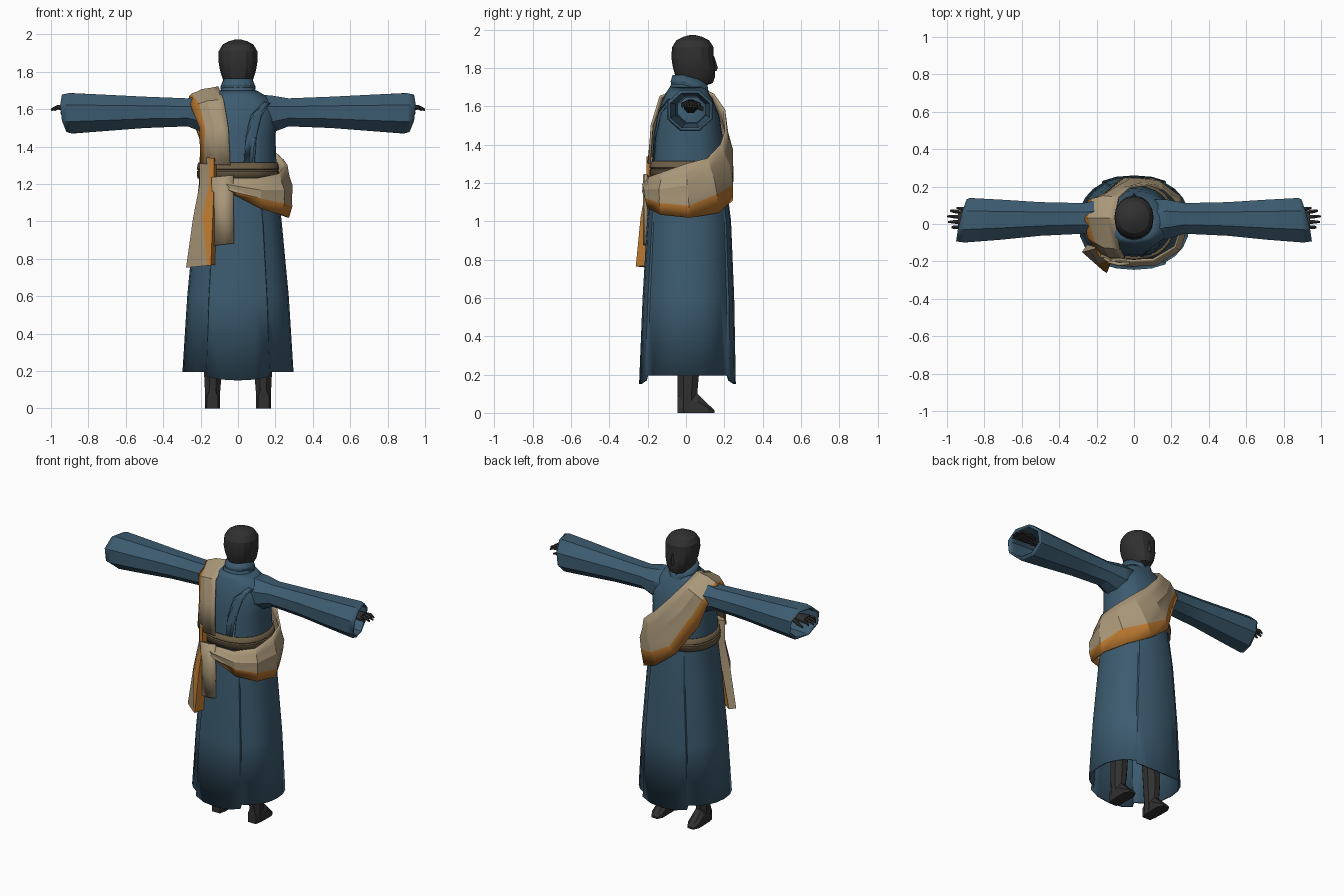
import bpy, bmesh, math
from mathutils import Vector

cube = bpy.data.objects.get("Cube")
if cube:
    bpy.data.objects.remove(cube, do_unlink=True)


def material(name, r, g, b):
    m = bpy.data.materials.new(name)
    m.use_nodes = True
    m.diffuse_color = (r, g, b, 1)
    m.node_tree.nodes["Principled BSDF"].inputs["Base Color"].default_value = (r, g, b, 1)
    return m


BLUE = material("robe blue", 0.045, 0.105, 0.16)
TAN = material("sash tan", 0.40, 0.31, 0.19)
ORANGE = material("sash orange", 0.50, 0.19, 0.03)
BROWN = material("belt brown", 0.15, 0.11, 0.06)
DARK = material("dark body", 0.03, 0.03, 0.03)


def loft(name, rings, mats, closed=True, caps=False, thick=0, offset=-1, mirror=False, rule=None):
    """Skin rows of points; rule(column) picks the material slot."""
    bm = bmesh.new()
    rows = [[bm.verts.new(p) for p in ring] for ring in rings]
    n = len(rows[0])
    for a, b in zip(rows, rows[1:]):
        for j in range(n if closed else n - 1):
            k = (j + 1) % n
            f = bm.faces.new((a[j], a[k], b[k], b[j]))
            if rule:
                f.material_index = rule(j)
    if caps:
        bm.faces.new(rows[0])
        bm.faces.new(rows[-1])
    bmesh.ops.recalc_face_normals(bm, faces=bm.faces)
    me = bpy.data.meshes.new(name)
    bm.to_mesh(me)
    bm.free()
    ob = bpy.data.objects.new(name, me)
    bpy.context.collection.objects.link(ob)
    for m in mats:
        me.materials.append(m)
    if thick:
        s = ob.modifiers.new("thickness", "SOLIDIFY")
        s.thickness, s.offset = thick, offset
    if mirror:
        ob.modifiers.new("mirror", "MIRROR")
    return ob


def power(v, p):
    return math.copysign(abs(v) ** (2 / p), v)


def oval(z, rx, y0, y1, angles, p=2.0, step=0.0, cx=0.0):
    """Rounded ring at height z; step raises the front and back panels."""
    pts = []
    for t in angles:
        c, s = math.cos(math.radians(t)), math.sin(math.radians(t))
        k = 1 + (step if abs(c) > 0.86 else -step)
        pts.append(Vector((cx + rx * k * power(s, p), (y0 + y1) / 2 + (y1 - y0) / 2 * k * power(c, p), z)))
    return pts


def xring(x, zc, rz, yc, ry, n=8, slant=0.0):
    pts = []
    for i in range(n):
        a = math.tau * (i + 0.5) / n
        dy, dz = ry * 1.08 * math.cos(a), rz * 1.08 * math.sin(a)
        pts.append((x + slant * (0.12 * dz - 0.25 * dy), yc + dy, zc + dz))
    return pts


# Robe: one shell with raised front and back panels and a dipping hem
quarter = [0, 15, 30, 32, 45, 60, 75, 90]
half = quarter + [180 - t for t in quarter[-2::-1]]
seams = half + [360 - t for t in half[-2:0:-1]]
robe_rows = [(0.17, .303, -.24, .255, .02), (0.6, .277, -.222, .247, .02), (1.0, .237, -.2, .232, .015),
             (1.2, .21, -.18, .21, .005), (1.32, .205, -.172, .2, 0), (1.45, .2, -.165, .19, 0),
             (1.55, .208, -.15, .175, 0), (1.63, .19, -.125, .142, 0), (1.67, .15, -.105, .12, 0),
             (1.70, .1, -.085, .105, 0)]
robe_rings = [oval(z, rx, y0, y1, seams, 2.3, st) for z, rx, y0, y1, st in robe_rows]
for p, t in zip(robe_rings[0], seams):
    c = abs(math.cos(math.radians(t)))
    p.z = 0.15 + 0.15 * (1 - c) if c > 0.86 else 0.195
robe = loft("robe", robe_rings, [BLUE], thick=0.012)

# Crossing flap on the chest
flap = [(.21, -.1, 1.65), (.13, -.14, 1.57), (.1, -.165, 1.45), (.09, -.175, 1.31)]
wrap = loft("robe_flap", [[(x - w, y, z) for w in (0, .03, .06)] for x, y, z in flap],
            [BLUE], closed=False, thick=0.012, offset=0)
hug = wrap.modifiers.new("hug", "SHRINKWRAP")
hug.target, hug.wrap_mode, hug.offset = robe, "ABOVE_SURFACE", 0.007

# Collar: two tiers, high behind the neck and dropping to a point below the chin
round16 = [i * 22.5 for i in range(16)]
collar_rings = []
for z, rx, y0, y1 in [(1.67, .12, -.1, .13), (1.715, .092, -.078, .122), (1.73, .094, -.08, .122),
                      (1.765, .08, -.07, .115)]:
    ring = oval(z, rx, y0, y1, round16)
    for p in ring:
        p.z -= 0.28 * max(0, p.y + 0.02) + (0.035 if p.y > 0.11 and abs(p.x) < 0.01 else 0)
    collar_rings.append(ring)
loft("collar", collar_rings, [BLUE], thick=0.012)

# Wide open sleeves with slanted cuffs
sleeve_rows = [(.08, 1.58, .1, .02, .11, 0), (.18, 1.573, .1, .025, .105, 0), (.27, 1.583, .075, .03, .082, 0),
               (.5, 1.583, .084, .027, .09, 0), (.72, 1.58, .098, .023, .108, 0),
               (.89, 1.578, .108, .02, .119, .5), (.918, 1.578, .1, .02, .113, 1)]
loft("sleeves", [xring(x, zc, rz, yc, ry, 8, sl) for x, zc, rz, yc, ry, sl in sleeve_rows],
     [BLUE], thick=0.012, mirror=True)

# Forearms and hands
loft("hands", [xring(.55, 1.6, .035, .025, .035), xring(.85, 1.605, .024, .025, .03),
               xring(.89, 1.61, .022, .025, .046), xring(.94, 1.61, .016, .025, .046)],
     [DARK], caps=True, mirror=True)
for i, tip in enumerate((.985, 1.0, .995, .975)):
    y = 0.062 - i * 0.026
    loft("finger", [xring(.925, 1.61, .013, y, .0105, 6), xring(.965, 1.61, .012, y * 1.1, .01, 6),
                    xring(tip, 1.597, .006, y * 1.15, .005, 6)], [DARK], caps=True, mirror=True)
loft("thumb", [xring(.86, 1.6, .014, .06, .014, 6), xring(.91, 1.59, .012, .08, .012, 6),
               xring(.95, 1.58, .006, .085, .006, 6)], [DARK], caps=True, mirror=True)

# Head and neck
head_rows = [(1.6, .06, -.04, .07), (1.7, .062, -.045, .08), (1.722, .06, -.045, .14), (1.755, .08, -.055, .152),
             (1.81, .097, -.07, .152), (1.86, .105, -.077, .145), (1.91, .103, -.072, .143),
             (1.945, .083, -.05, .12), (1.963, .05, -.015, .085), (1.972, .018, .018, .05)]
loft("head", [oval(*r, round16, 2.2) for r in head_rows], [DARK], caps=True)
loft("nose", [oval(1.785, .018, .13, .16, round16[::4]), oval(1.802, .016, .13, .166, round16[::4]),
              oval(1.86, .007, .13, .148, round16[::4])], [DARK], caps=True)

# Legs and feet
round8 = [22.5 + i * 45 for i in range(8)]
loft("legs", [oval(z, rx, y0, y1, round8, cx=cx) for z, cx, rx, y0, y1 in
              [(.85, .11, .07, -.07, .09), (.2, .134, .052, -.05, .072), (.09, .136, .044, -.047, .062),
               (0, .136, .042, -.045, .06)]], [DARK], caps=True, mirror=True)
loft("feet", [[(.137 - w, y, 0), (.137 + w, y, 0), (.137 + w, y, h * .6), (.137 + w * .5, y, h),
               (.137 - w * .5, y, h), (.137 - w, y, h * .6)] for y, w, h in
              [(-.045, .03, .1), (0, .037, .11), (.06, .04, .1), (.115, .04, .045), (.15, .022, .014)]],
     [DARK], caps=True, mirror=True)

# Belt with a central ridge
loft("belt", [oval(z, .214 + e, -.186 - e, .212 + e, seams, 2.3) for z, e in
              [(1.23, .003), (1.268, .006), (1.274, 0), (1.28, .006), (1.315, 0)]], [BROWN], thick=0.012)

# Sash: (neck-side edge, outer edge) pairs over the shoulder, across the body and round the hip
sash_path = [((-.04, -.188, 1.3), (-.2, -.15, 1.31)), ((-.05, -.175, 1.5), (-.205, -.125, 1.5)),
             ((-.075, -.13, 1.65), (-.25, -.07, 1.61)), ((-.1, .03, 1.715), (-.262, .03, 1.665)),
             ((-.08, .14, 1.66), (-.25, .12, 1.56)), ((-.02, .195, 1.58), (-.19, .13, 1.40)),
             ((.08, .205, 1.47), (-.08, .23, 1.22)), ((.16, .18, 1.40), (.06, .242, 1.11)),
             ((.235, .11, 1.33), (.2, .17, 1.045)), ((.255, 0, 1.3), (.27, .02, 1.02)),
             ((.215, -.12, 1.255), (.235, -.13, 1.035)), ((.1, -.187, 1.23), (.12, -.2, 1.07)),
             ((-.05, -.19, 1.23), (0, -.21, 1.135)), ((-.12, -.17, 1.23), (-.12, -.19, 1.185))]
sash_rings = []
for i, (a, b) in enumerate(sash_path):
    a, b = Vector(a), Vector(b)
    ring = []
    for t in (0, .2, .4, .6 + .08 * (i % 2), .78 - .06 * (i % 3), 1):
        p = a.lerp(b, t)
        out = Vector((p.x, p.y - 0.02, 0.05 if p.z > 1.55 else 0)).normalized()
        fold = 0.004 * math.cos(t * 15)
        ring.append(p + out * (0.09 * t * (1 - t) + fold))
    sash_rings.append(ring)
loft("sash", sash_rings, [TAN, ORANGE], closed=False, thick=0.012, offset=0, rule=lambda j: int(j > 3))

# Hanging sash ends
tail_top = [(-.205, -.13), (-.155, -.195), (-.128, -.205), (-.115, -.175), (-.16, -.12)]
tail_mid = [(-.24, -.14), (-.19, -.215), (-.135, -.237), (-.118, -.19), (-.18, -.13)]
tail_low = [(-.278, -.15), (-.165, -.25), (-.145, -.262), (-.12, -.185), (-.25, -.11)]
loft("long_sash_end", [[(x, y, z + dz * (x + .2)) for x, y in row] for z, dz, row in
                       [(1.345, -.1, tail_top), (1.2, 0, tail_top), (1.02, 0, tail_mid), (.76, .1, tail_low)]],
     [TAN, ORANGE], caps=True, rule=lambda j: int(j in (1, 2, 3)))
loft("short_sash_end", [[(x * k, y, z + .1 * x) for x, y in ((-.14, -.2), (-.08, -.215), (-.025, -.21))]
                        for z, k in ((1.25, 1), (1.05, .95), (.885, .9))],
     [TAN], closed=False, thick=0.018, offset=0)

# Shading
bpy.ops.object.select_all(action="DESELECT")
for ob in bpy.context.collection.objects:
    if ob.type == "MESH":
        ob.select_set(True)
        bpy.context.view_layer.objects.active = ob
bpy.ops.object.shade_smooth_by_angle(angle=math.radians(22))
